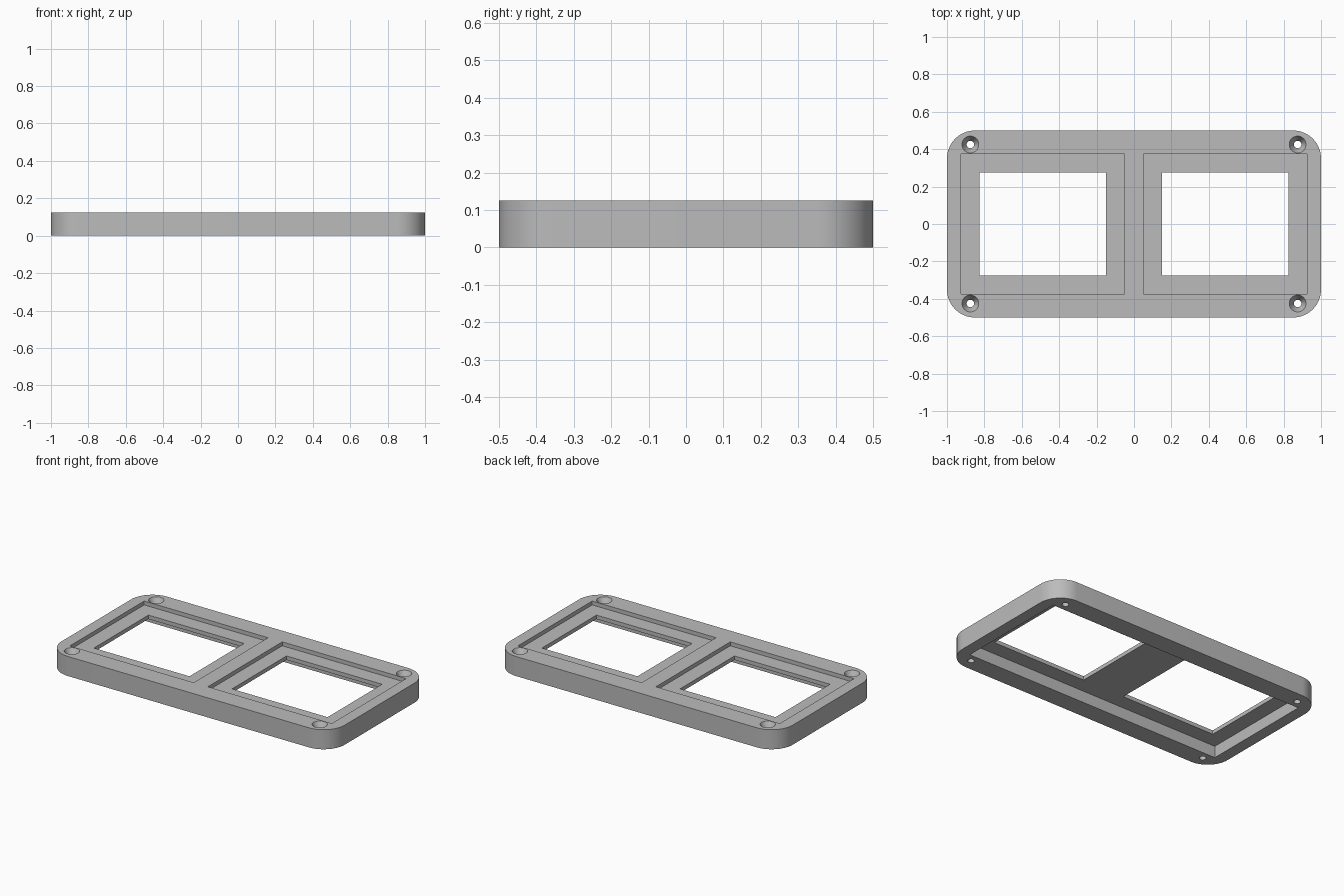
import bpy, bmesh, math

if "Cube" in bpy.data.objects:
    bpy.data.objects.remove(bpy.data.objects["Cube"], do_unlink=True)

HEIGHT = 0.125
FLOOR_LOW, FLOOR_HIGH = 0.075, 0.1   # thin web between the recesses
CORNER = 0.15

grey = bpy.data.materials.new("plain grey")
grey.use_nodes = True
colour = (0.5, 0.5, 0.5, 1)
grey.diffuse_color = colour
grey.node_tree.nodes["Principled BSDF"].inputs["Base Color"].default_value = colour


def prism(name, outline, z0, z1):
    """Extrude a closed 2D outline from z0 to z1."""
    bm = bmesh.new()
    face = bm.faces.new([bm.verts.new((x, y, z0)) for x, y in outline])
    top = bmesh.ops.extrude_face_region(bm, geom=[face])["geom"]
    bmesh.ops.translate(bm, vec=(0, 0, z1 - z0),
                        verts=[v for v in top if isinstance(v, bmesh.types.BMVert)])
    bmesh.ops.recalc_face_normals(bm, faces=bm.faces)
    mesh = bpy.data.meshes.new(name)
    bm.to_mesh(mesh)
    bm.free()
    obj = bpy.data.objects.new(name, mesh)
    bpy.context.collection.objects.link(obj)
    mesh.materials.append(grey)
    return obj


def rectangle(x0, x1, y):
    return [(x0, -y), (x1, -y), (x1, y), (x0, y)]


def rounded(hx, hy, r, steps=16):
    points = []
    for i, (sx, sy) in enumerate([(1, 1), (-1, 1), (-1, -1), (1, -1)]):
        for k in range(steps + 1):
            a = math.pi / 2 * (i + k / steps)
            points.append((sx * (hx - r) + r * math.cos(a),
                           sy * (hy - r) + r * math.sin(a)))
    return points


def cone(x, y, z0, z1, r0, r1):
    bpy.ops.mesh.primitive_cone_add(vertices=32, radius1=r0, radius2=r1,
                                    depth=z1 - z0, location=(x, y, (z0 + z1) / 2))
    return bpy.context.object


def cut(target, cutter):
    """Subtract the cutter, then discard it."""
    cutter.hide_render = True
    mod = target.modifiers.new("cut", "BOOLEAN")
    mod.operation = "DIFFERENCE"
    mod.solver = "EXACT"
    mod.object = cutter
    bpy.context.view_layer.objects.active = target
    bpy.ops.object.modifier_apply(modifier=mod.name)
    bpy.data.objects.remove(cutter, do_unlink=True)


# Rounded frame body
frame = prism("double_window_frame", rounded(1, 0.5, CORNER), 0, HEIGHT)

# Single wide recess underneath
cut(frame, prism("underside_recess", rectangle(-0.925, 0.925, 0.375), -0.1, FLOOR_LOW))

# Two top recesses, each with a window through the web
for side in (-1, 1):
    cut(frame, prism("top_recess", rectangle(*sorted((side * 0.05, side * 0.925)), 0.375),
                     FLOOR_HIGH, 0.2))
    cut(frame, prism("window", rectangle(*sorted((side * 0.15, side * 0.825)), 0.275),
                     -0.1, 0.2))

# Countersunk screw holes in the corners
SINK = 0.05
for x in (-0.875, 0.875):
    for y in (-0.425, 0.425):
        cut(frame, cone(x, y, -0.1, 0.2, 0.02, 0.02))
        slope = 0.025 / SINK
        cut(frame, cone(x, y, HEIGHT - SINK, HEIGHT + 0.02, 0.02, 0.045 + 0.02 * slope))

# Smooth the round corners and holes, keep the edges crisp
bpy.ops.object.select_all(action="DESELECT")
frame.select_set(True)
bpy.context.view_layer.objects.active = frame
bpy.ops.object.shade_smooth_by_angle(angle=math.radians(25))
